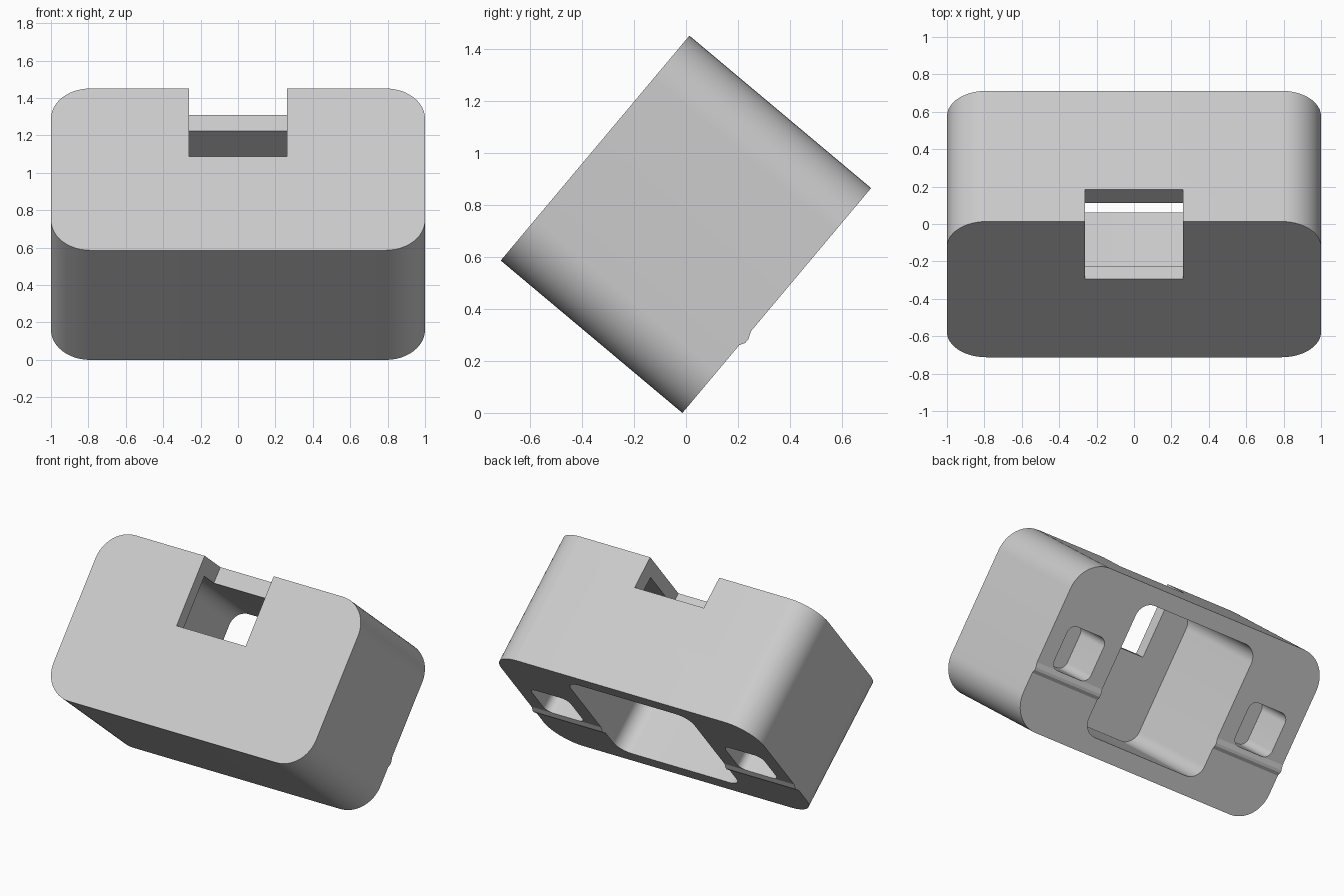
import bpy
import bmesh
import math
from mathutils import Matrix

if "Cube" in bpy.data.objects:
    bpy.data.objects.remove(bpy.data.objects["Cube"])

HEIGHT, DEPTH = 1.129, 0.912
# Local frame: x across, y up along the front plate, z out of the front plate
TILT = Matrix.Translation((0, -0.7125, 0.586)) @ Matrix.Rotation(math.radians(50), 4, 'X')

grey = bpy.data.materials.new("light_grey")
grey.use_nodes = True
colour = (0.6, 0.6, 0.6, 1)
grey.diffuse_color = colour
grey.node_tree.nodes["Principled BSDF"].inputs["Base Color"].default_value = colour


def rounded_rect(x0, x1, y0, y1, r, steps=12):
    """Counter-clockwise outline with round corners."""
    if r == 0:
        return [(x0, y0), (x1, y0), (x1, y1), (x0, y1)]
    centres = [(x1 - r, y1 - r), (x0 + r, y1 - r), (x0 + r, y0 + r), (x1 - r, y0 + r)]
    pts = []
    for i, (cx, cy) in enumerate(centres):
        for k in range(steps + 1):
            a = math.pi / 2 * (i + k / steps)
            pts.append((cx + r * math.cos(a), cy + r * math.sin(a)))
    return pts


def prism(name, points, offset):
    """Extrude a planar polygon of 3D points by an offset vector."""
    bm = bmesh.new()
    face = bm.faces.new([bm.verts.new(p) for p in points])
    ext = bmesh.ops.extrude_face_region(bm, geom=[face], use_keep_orig=True)
    moved = [g for g in ext["geom"] if isinstance(g, bmesh.types.BMVert)]
    bmesh.ops.translate(bm, verts=moved, vec=offset)
    bmesh.ops.recalc_face_normals(bm, faces=bm.faces)
    mesh = bpy.data.meshes.new(name)
    bm.to_mesh(mesh)
    bm.free()
    mesh.materials.append(grey)
    obj = bpy.data.objects.new(name, mesh)
    obj.matrix_world = TILT
    bpy.context.collection.objects.link(obj)
    return obj


def block(name, rect, w0, w1):
    """Rounded block from depth w0 to w1 behind the front plate."""
    return prism(name, [(x, y, -w0) for x, y in rounded_rect(*rect)], (0, 0, w0 - w1))


def select_only(obj):
    bpy.ops.object.select_all(action='DESELECT')
    obj.select_set(True)
    bpy.context.view_layer.objects.active = obj


# Main housing
housing = block("housing", (-1, 1, 0, HEIGHT, 0.21), 0, DEPTH)

# Rear cavity, side pockets and the notch at the top of the front plate
cutters = [
    block("cavity_cutter", (-0.47, 0.47, 0.117, 1.02, 0.1), 0.087, DEPTH + 0.1),
    block("notch_cutter", (-0.263, 0.263, 0.653, HEIGHT + 0.1, 0), -0.1, 0.222),
]
for side in (-1, 1):
    cx = 0.738 * side
    cutters.append(block("pocket_cutter", (cx - 0.148, cx + 0.148, 0.412, 0.712, 0.055),
                         DEPTH - 0.3, DEPTH + 0.1))

select_only(housing)
for cutter in cutters:
    cutter.hide_render = True
    mod = housing.modifiers.new("cut", 'BOOLEAN')
    mod.operation = 'DIFFERENCE'
    mod.solver = 'EXACT'
    mod.object = cutter
    bpy.ops.object.modifier_apply(modifier=mod.name)
    bpy.data.objects.remove(cutter)

select_only(housing)
bpy.ops.object.shade_smooth_by_angle(angle=math.radians(30))

# Low ridge across the rear face on either side of the cavity
profile = [(0.34, -0.005), (0.34, 0.0), (0.362, 0.012), (0.38, 0.012), (0.412, 0.0), (0.412, -0.005)]
for name, x0 in (("left_ridge", 0.47), ("right_ridge", -1)):
    prism(name, [(x0, y, -DEPTH - h) for y, h in profile], (0.53, 0, 0))
